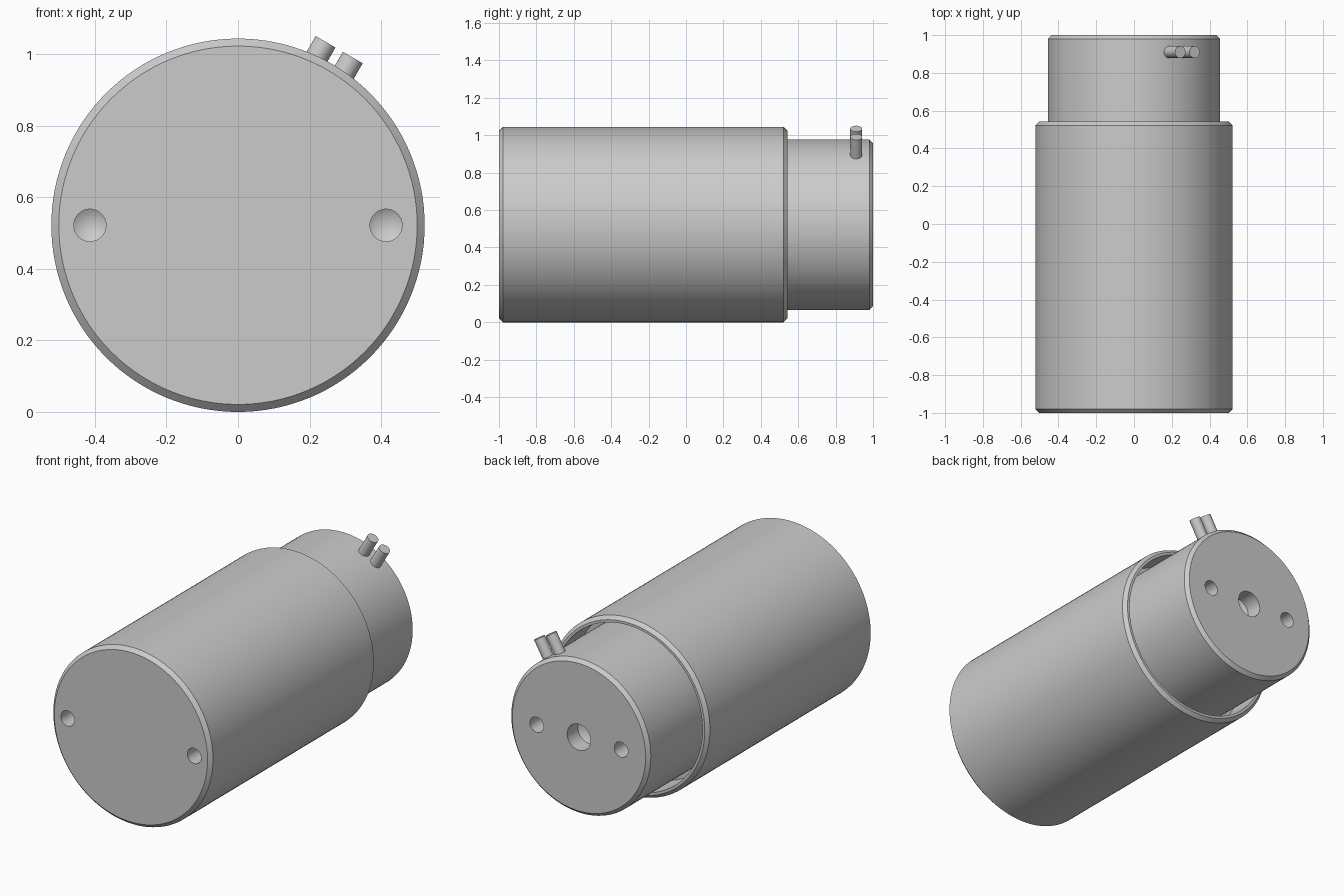
import bpy, bmesh, math
from mathutils import Vector, Matrix

if "Cube" in bpy.data.objects:
    bpy.data.objects.remove(bpy.data.objects["Cube"])

R = 0.522    # housing radius, also the height of the axis
SEGMENTS = 128


def lathe(name, profile, steps, matrix):
    """Revolve (radius, height) points about local z, then place by matrix."""
    bm = bmesh.new()
    verts = [bm.verts.new((r, 0, h)) for r, h in profile]
    edges = [bm.edges.new(pair) for pair in zip(verts, verts[1:])]
    bmesh.ops.spin(bm, geom=verts + edges, cent=(0, 0, 0), axis=(0, 0, 1),
                   angle=math.tau, steps=steps)
    bmesh.ops.remove_doubles(bm, verts=bm.verts, dist=1e-5)
    bmesh.ops.transform(bm, matrix=matrix, verts=bm.verts)
    bmesh.ops.recalc_face_normals(bm, faces=bm.faces)
    mesh = bpy.data.meshes.new(name)
    bm.to_mesh(mesh)
    bm.free()
    obj = bpy.data.objects.new(name, mesh)
    bpy.context.collection.objects.link(obj)
    return obj


def along(location, direction):
    """Matrix that points local z along a direction."""
    turn = Vector(direction).to_track_quat('Z', 'Y').to_matrix().to_4x4()
    return Matrix.Translation(location) @ turn


def activate(obj):
    bpy.ops.object.select_all(action='DESELECT')
    obj.select_set(True)
    bpy.context.view_layer.objects.active = obj


def drill(obj, x, y, direction, radius, depth):
    """Cut a blind hole with a conical bottom."""
    cutter = lathe("drill_cutter",
                   [(0, -0.05), (radius, -0.05), (radius, depth),
                    (0, depth + radius * 0.6)],
                   48, along((x, y, R), direction))
    cutter.hide_render = True
    mod = obj.modifiers.new("hole", 'BOOLEAN')
    mod.operation = 'DIFFERENCE'
    mod.solver = 'EXACT'
    mod.object = cutter
    activate(obj)
    bpy.ops.object.modifier_apply(modifier=mod.name)
    bpy.data.objects.remove(cutter)


def smooth(obj):
    activate(obj)
    bpy.ops.object.shade_smooth_by_angle(angle=math.radians(30))


axis = along((0, 0, R), (0, 1, 0))

# Outer housing, chamfered, with an open recess at the back
housing = lathe("housing",
                [(0, -1), (0.501, -1), (R, -0.979), (R, 0.522), (0.502, 0.542),
                 (0.487, 0.542), (0.487, 0.35), (0, 0.35)], SEGMENTS, axis)

# Narrower core standing out of the recess
core = lathe("core",
             [(0, 0.34), (0.456, 0.34), (0.456, 0.98), (0.436, 1), (0, 1)],
             SEGMENTS, axis)

# Mounting holes front and back, and the larger central back hole
for side in (-1, 1):
    drill(housing, side * 0.414, -1, (0, 1, 0), 0.045, 0.1)
    drill(core, side * 0.276, 1, (0, -1, 0), 0.045, 0.1)
drill(core, 0, 1, (0, -1, 0), 0.077, 0.1)

# Two parallel terminal pins
pin_dir = Vector((0.5, 0, math.sqrt(0.75)))
pins = []
for i, tip in enumerate([(0.245, 0.91, 1.035), (0.321, 0.91, 0.991)]):
    pins.append(lathe(f"terminal_pin_{i + 1}",
                      [(0, -0.16), (0.032, -0.16), (0.032, 0), (0, 0)],
                      48, along(tip, pin_dir)))

for part in [housing, core] + pins:
    smooth(part)
